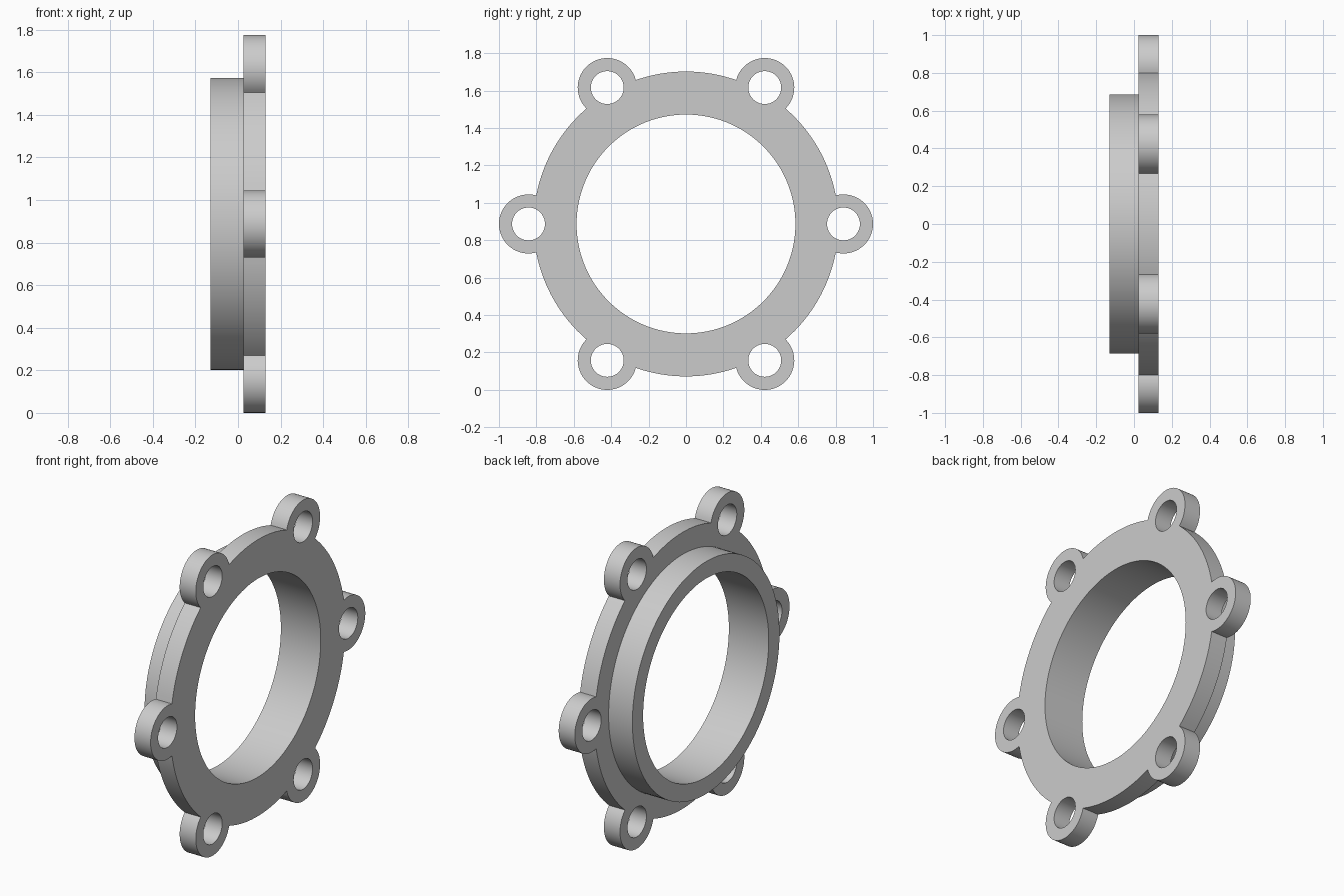
import bpy
import bmesh
from math import sin, cos, acos, atan2, pi, radians

cube = bpy.data.objects.get("Cube")
if cube:
    bpy.data.objects.remove(cube)

# Main dimensions
FLANGE_R, BORE_R, HUB_R = 0.815, 0.585, 0.685
BOLT_CIRCLE, LUG_R, HOLE_R = 0.842, 0.158, 0.088
HUB_END, JOINT, FACE = -0.13, 0.025, 0.13
LUGS = 6
CENTRE_Z = BOLT_CIRCLE * sin(pi / 3) + LUG_R

material = bpy.data.materials.new("light grey")
material.use_nodes = True
grey = (0.6, 0.6, 0.6, 1)
material.diffuse_color = grey
material.node_tree.nodes["Principled BSDF"].inputs["Base Color"].default_value = grey


def arc(cy, cz, r, start, end, steps):
    """Points along an arc in the YZ plane, without the last one."""
    return [(cy + r * cos(start + (end - start) * i / steps),
             cz + r * sin(start + (end - start) * i / steps)) for i in range(steps)]


def circle(cy, cz, r, steps):
    return arc(cy, cz, r, 0, 2 * pi, steps)


def lug_centre(angle):
    return BOLT_CIRCLE * cos(angle), BOLT_CIRCLE * sin(angle)


# Outline: round flange with lugs where the circles cross
half = acos((FLANGE_R**2 + BOLT_CIRCLE**2 - LUG_R**2) / (2 * FLANGE_R * BOLT_CIRCLE))
sweep = atan2(FLANGE_R * sin(half), FLANGE_R * cos(half) - BOLT_CIRCLE)
angles = [2 * pi * i / LUGS for i in range(LUGS)]
outline = []
for a in angles:
    outline += arc(*lug_centre(a), LUG_R, a - sweep, a + sweep, 32)
    outline += arc(0, 0, FLANGE_R, a + half, a + 2 * pi / LUGS - half, 16)

bm = bmesh.new()


def loop(points, x):
    """Closed loop of edges at the given x."""
    verts = [bm.verts.new((x, y, z + CENTRE_Z)) for y, z in points]
    edges = [bm.edges.new((v, verts[i - 1])) for i, v in enumerate(verts)]
    return verts, edges


def wall(first, second):
    a, b = first[0], second[0]
    for i in range(len(a)):
        bm.faces.new((a[i - 1], a[i], b[i], b[i - 1]))


def cap(loops, normal_x):
    """Flat face between an outer loop and the loops cut out of it."""
    edges = [e for item in loops for e in item[1]]
    bmesh.ops.triangle_fill(bm, edges=edges, use_beauty=True, normal=(normal_x, 0, 0))


# Flange rim and bolt holes
rim = [loop(outline, x) for x in (JOINT, FACE)]
wall(*rim)
holes = [[loop(circle(*lug_centre(a), HOLE_R, 40), x) for x in (JOINT, FACE)] for a in angles]
for hole in holes:
    wall(*hole)

# Hub wall and bore
hub = [loop(circle(0, 0, HUB_R, 120), x) for x in (HUB_END, JOINT)]
bore = [loop(circle(0, 0, BORE_R, 120), x) for x in (HUB_END, FACE)]
wall(*hub)
wall(*bore)

# Flat faces: flange front, flange back, hub end
cap([rim[1], bore[1]] + [h[1] for h in holes], 1)
cap([rim[0], hub[1]] + [h[0] for h in holes], -1)
cap([hub[0], bore[0]], -1)
bmesh.ops.recalc_face_normals(bm, faces=bm.faces[:])

mesh = bpy.data.meshes.new("flanged_ring")
bm.to_mesh(mesh)
bm.free()
mesh.materials.append(material)
ring = bpy.data.objects.new("flanged_ring", mesh)
bpy.context.collection.objects.link(ring)

bpy.ops.object.select_all(action="DESELECT")
ring.select_set(True)
bpy.context.view_layer.objects.active = ring
bpy.ops.object.shade_smooth_by_angle(angle=radians(30))
